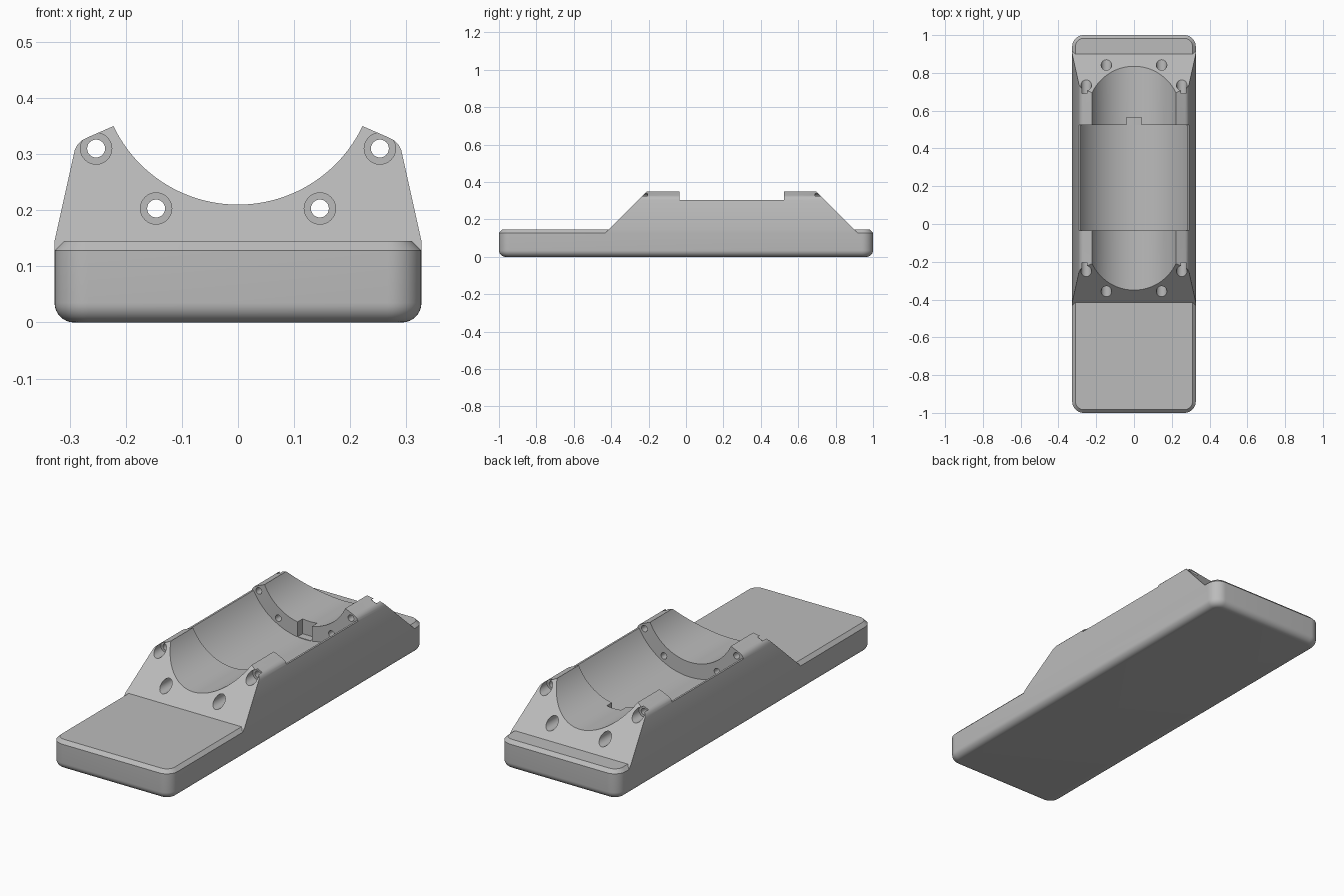
import bpy, bmesh, math
from mathutils import Matrix

if "Cube" in bpy.data.objects:
    bpy.data.objects.remove(bpy.data.objects["Cube"], do_unlink=True)

HALF_W, TOP_Z, CORNER = 0.327, 0.145, 0.06
AXIS_Z, BORE_R, CHANNEL_R, BOLT_R = 0.456, 0.246, 0.32, 0.292
CHANNEL_Y = (-0.035, 0.525)

grey = bpy.data.materials.new("light grey")
grey.use_nodes = True
colour = (0.5, 0.5, 0.5, 1)
grey.diffuse_color = colour
grey.node_tree.nodes["Principled BSDF"].inputs["Base Color"].default_value = colour


def add_object(name, bm):
    bmesh.ops.recalc_face_normals(bm, faces=bm.faces)
    mesh = bpy.data.meshes.new(name)
    bm.to_mesh(mesh)
    bm.free()
    mesh.materials.append(grey)
    obj = bpy.data.objects.new(name, mesh)
    bpy.context.collection.objects.link(obj)
    return obj


def loft(name, rings):
    """Skin a stack of equal-length point loops and cap both ends."""
    bm = bmesh.new()
    loops = [[bm.verts.new(p) for p in ring] for ring in rings]
    n = len(loops[0])
    for a, b in zip(loops, loops[1:]):
        for i in range(n):
            j = (i + 1) % n
            bm.faces.new((a[i], a[j], b[j], b[i]))
    bm.faces.new(loops[0])
    bm.faces.new(loops[-1])
    return add_object(name, bm)


def cylinder(name, x, z, radius, y0, y1, segments):
    bm = bmesh.new()
    place = Matrix.Translation((x, (y0 + y1) / 2, z)) @ Matrix.Rotation(math.pi / 2, 4, 'X')
    bmesh.ops.create_cone(bm, cap_ends=True, segments=segments, radius1=radius,
                          radius2=radius, depth=y1 - y0, matrix=place)
    return add_object(name, bm)


def box(name, low, high):
    bm = bmesh.new()
    mid = [(a + b) / 2 for a, b in zip(low, high)]
    size = [b - a for a, b in zip(low, high)]
    bmesh.ops.create_cube(bm, size=1, matrix=Matrix.Translation(mid) @ Matrix.Diagonal((*size, 1)))
    return add_object(name, bm)


def combine(target, other, operation):
    other.hide_render = True
    mod = target.modifiers.new(other.name, 'BOOLEAN')
    mod.object, mod.operation, mod.solver = other, operation, 'EXACT'
    bpy.context.view_layer.objects.active = target
    bpy.ops.object.modifier_apply(modifier=mod.name)
    bpy.data.objects.remove(other, do_unlink=True)


def rounded_rect(inset, z, steps=10):
    r = CORNER - inset
    ring = []
    for k, (sx, sy) in enumerate(((1, 1), (-1, 1), (-1, -1), (1, -1))):
        for i in range(steps + 1):
            a = (k + i / steps) * math.pi / 2
            ring.append((sx * (HALF_W - CORNER) + r * math.cos(a),
                         sy * (1 - CORNER) + r * math.sin(a), z))
    return ring


# Base slab: filleted underneath, chamfered on top
fillet = 0.035
levels = []
for i in range(9):
    a = i / 8 * math.pi / 2
    levels.append((fillet * (1 - math.sin(a)), fillet * (1 - math.cos(a))))
levels += [(0, TOP_Z - 0.017), (0.017, TOP_Z)]
cradle = loft("cradle_base", [rounded_rect(i, z) for i, z in levels])

# Raised saddle: tapered sides, rounded shoulders, 45 degree ends
side = [(HALF_W, 0.115), (HALF_W, TOP_Z), (0.293, 0.298), (0.291, 0.307),
        (0.286, 0.317), (0.279, 0.324), (0.27, 0.329), (0.222, 0.35), (0.18, 0.369)]
outline = side + [(-x, z) for x, z in reversed(side)]
saddle = loft("saddle", [[(x, z - 0.56, z) for x, z in outline],
                         [(x, 1.045 - z, z) for x, z in outline]])
combine(cradle, saddle, 'UNION')

# Round bore, wider middle channel, lowered rims and key slot
combine(cradle, cylinder("bore", 0, AXIS_Z, BORE_R, -1.2, 1.2, 128), 'DIFFERENCE')
combine(cradle, cylinder("channel", 0, AXIS_Z, CHANNEL_R, *CHANNEL_Y, 128), 'DIFFERENCE')
combine(cradle, box("rim_cut", (-0.5, CHANNEL_Y[0], 0.305), (0.5, CHANNEL_Y[1], 0.6)), 'DIFFERENCE')
combine(cradle, box("key_slot", (-0.04, 0.45, AXIS_Z - CHANNEL_R + 0.003), (0.04, 0.565, 0.4)), 'DIFFERENCE')

# Counterbored bolt holes through both end walls
for sign in (-1, 1):
    for degrees in (30, 60):
        a = math.radians(degrees)
        x, z = sign * BOLT_R * math.cos(a), AXIS_Z - BOLT_R * math.sin(a)
        combine(cradle, cylinder("bolt_hole", x, z, 0.016, -0.7, 1.2, 24), 'DIFFERENCE')
        combine(cradle, cylinder("front_counterbore", x, z, 0.028, -0.7, -0.205, 32), 'DIFFERENCE')
        combine(cradle, cylinder("back_counterbore", x, z, 0.028, 0.69, 1.2, 32), 'DIFFERENCE')

cradle.name = "cradle"
bpy.ops.object.select_all(action='DESELECT')
cradle.select_set(True)
bpy.context.view_layer.objects.active = cradle
bpy.ops.object.shade_smooth_by_angle(angle=math.radians(20))
